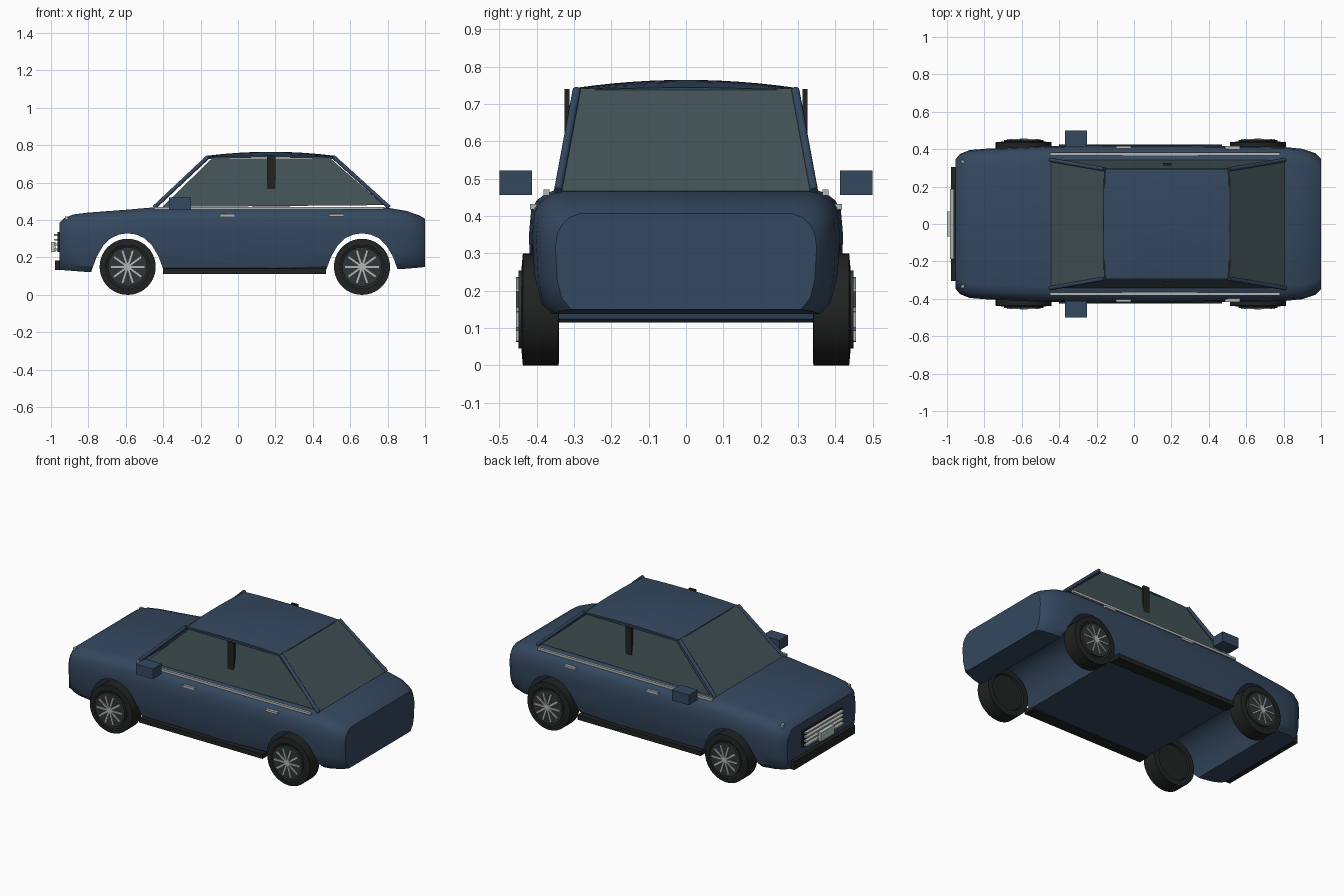
import bpy, bmesh
from math import sin, cos, pi, radians
from mathutils import Vector

if "Cube" in bpy.data.objects:
    bpy.data.objects.remove(bpy.data.objects["Cube"])

def mat(name, c):
    m = bpy.data.materials.new(name)
    m.diffuse_color = (*c, 1)
    m.use_nodes = True
    m.node_tree.nodes["Principled BSDF"].inputs["Base Color"].default_value = m.diffuse_color
    return m

BLUE = mat("paint", (0.035, 0.065, 0.115))
GLASS = mat("glass", (0.055, 0.085, 0.095))
BLACK = mat("black", (0.015, 0.016, 0.016))
RIM = mat("rim_dark", (0.03, 0.036, 0.036))
CHROME = mat("chrome", (0.45, 0.46, 0.46))
PLATE = mat("plate", (0.5, 0.6, 0.55))
RED = mat("red", (0.35, 0.02, 0.02))

def finish(name, bm, m, smooth=None):
    bmesh.ops.recalc_face_normals(bm, faces=bm.faces)
    me = bpy.data.meshes.new(name)
    bm.to_mesh(me)
    bm.free()
    ob = bpy.data.objects.new(name, me)
    bpy.context.collection.objects.link(ob)
    if m:
        me.materials.append(m)
    if smooth:
        shade(ob, smooth)
    return ob

def shade(ob, angle):
    bpy.ops.object.select_all(action='DESELECT')
    ob.select_set(True)
    bpy.context.view_layer.objects.active = ob
    bpy.ops.object.shade_smooth_by_angle(angle=radians(angle))

def loft(name, rings, m, smooth=None):
    """Skin closed rings of equal length and cap both ends."""
    bm = bmesh.new()
    vs = [[bm.verts.new(p) for p in r] for r in rings]
    n = len(vs[0])
    for a, b in zip(vs, vs[1:]):
        for i in range(n):
            bm.faces.new((a[i], a[(i + 1) % n], b[(i + 1) % n], b[i]))
    bm.faces.new(vs[0])
    bm.faces.new(vs[-1])
    return finish(name, bm, m, smooth)

def box(name, x, y, z, m):
    ring = lambda X: [(X, y[0], z[0]), (X, y[1], z[0]), (X, y[1], z[1]), (X, y[0], z[1])]
    return loft(name, [ring(x[0]), ring(x[1])], m)

def both(name, x, y, z, m):
    box(name + "_right", x, (-y[1], -y[0]), z, m)
    box(name + "_left", x, y, z, m)

def disc_stack(name, cx, cz, prof, m, n=40):
    """Lathe (radius, y) pairs about a sideways axle."""
    return loft(name, [[(cx + r * cos(2 * pi * i / n), y, cz + r * sin(2 * pi * i / n))
                        for i in range(n)] for r, y in prof], m, 35)

def panel(name, pts, off, m):
    loft(name, [pts, [tuple(Vector(p) + Vector(off)) for p in pts]], m)

# Lower body: cross-sections given as x, half width, top, bottom
stations = [(-0.955, .345, .385, .135), (-0.93, .375, .41, .132), (-0.88, .395, .43, .128),
            (-0.8, .402, .44, .122), (-0.6, .411, .455, .12), (-0.45, .418, .468, .117),
            (0.2, .421, .472, .115), (0.8, .412, .466, .135), (0.9, .402, .449, .14),
            (0.97, .378, .425, .146), (1.0, .35, .407, .15)]
rings = []
for x, w, t, b in stations:
    h = t - b
    half = [(.88 * w, b), (.95 * w, b + .03), (.985 * w, b + .3 * h), (w, b + .65 * h),
            (.985 * w, t - .055), (.95 * w, t - .03), (.89 * w, t - .01), (.81 * w, t)]
    rings.append([(x, y, z) for y, z in half] + [(x, -y, z) for y, z in reversed(half)])
body = loft("body", rings, BLUE)

# Wheel arches cut across the whole width
WHEELS = (-0.59, 0.663)
arch = [(.205, .05), (.193, .13), (.165, .205), (.13, .265), (.09, .303), (.045, .323)]
prof = arch + [(0, .329)] + [(-x, z) for x, z in reversed(arch)]
for cx in WHEELS:
    cut = loft("arch_cutter", [[(cx + x, y, z) for x, z in prof] for y in (-.6, .6)], None)
    mod = body.modifiers.new("arch", 'BOOLEAN')
    mod.operation, mod.object, mod.solver = 'DIFFERENCE', cut, 'EXACT'
    bpy.context.view_layer.objects.active = body
    bpy.ops.object.modifier_apply(modifier=mod.name)
    bpy.data.objects.remove(cut)
shade(body, 30)

# Roof: thin crowned skin
bm = bmesh.new()
N = 12
grid = []
for k in (0, .01):
    for i in range(N + 1):
        u = 2 * i / N - 1
        for j in range(N + 1):
            v = 2 * j / N - 1
            z = .736 + .021 * (1 - v * v) * (1 - .6 * u * u) + .008 * (1 - u * u) - k
            grid.append(bm.verts.new((.175 + .337 * u, .293 * v, z)))
M = N + 1
for k in (0, M * M):
    for i in range(N):
        for j in range(N):
            a = k + i * M + j
            bm.faces.new([grid[q] for q in (a, a + 1, a + M + 1, a + M)])
for i in range(N):
    for a, b in ((i, i + 1), (N * M + i, N * M + i + 1), (i * M, i * M + M), (i * M + N, i * M + M + N)):
        bm.faces.new([grid[q] for q in (a, b, b + M * M, a + M * M)])
finish("roof", bm, BLUE, 30)

# Windows
panel("windscreen", [(-.445, -.342, .468), (-.445, .342, .468), (-.158, .29, .742), (-.158, -.29, .742)],
      (.006, 0, -.006), GLASS)
panel("rear_window", [(.805, -.342, .468), (.805, .342, .468), (.508, .29, .742), (.508, -.29, .742)],
      (-.006, 0, -.006), GLASS)
for s, side in ((-1, "right"), (1, "left")):
    panel("side_window_" + side, [(-.405, s * .342, .47), (.78, s * .342, .48),
                                  (.495, s * .298, .728), (-.14, s * .298, .728)], (0, -s * .006, 0), GLASS)
    # Corner pillars
    for name, x0, x1 in (("front", -.447, -.16), ("rear", .808, .51)):
        a, b = Vector((x0, s * .343, .468)), Vector((x1, s * .293, .738))
        q = (b - a).to_track_quat('Z', 'Y')
        circ = [q @ Vector((.011 * cos(pi * i / 5), .011 * sin(pi * i / 5), 0)) for i in range(10)]
        loft(f"{name}_pillar_{side}", [[p + c for c in circ] for p in (a, b)], BLUE, 40)

# Side trim
both("middle_pillar", (.155, .2), (.312, .326), (.5, .74), BLACK)
both("belt_trim", (-.45, .78), (.366, .382), (.456, .471), CHROME)
both("front_door_handle", (-.095, -.015), (.388, .418), (.418, .432), CHROME)
both("rear_door_handle", (.487, .567), (.388, .418), (.418, .432), CHROME)
both("mirror", (-.37, -.25), (.412, .5), (.457, .522), BLUE)
both("sill", (-.4, .47), (.35, .424), (.112, .142), BLACK)

# Front and rear details
box("front_bumper", (-.978, -.945), (-.305, .305), (.132, .185), BLACK)
box("grille_back", (-.965, -.945), (-.2, .2), (.23, .335), BLACK)
for i in range(4):
    z = .243 + i * .026
    box(f"grille_bar_{i + 1}", (-.985, -.96), (-.187, .187), (z - .005, z + .005), CHROME)
box("front_plate", (-1, -.975), (-.066, .066), (.228, .283), PLATE)
both("headlight", (-.925, -.908), (.325, .343), (.4, .418), CHROME)
both("tail_light", (.985, 1.0), (.294, .308), (.382, .394), RED)

# Wheels
for s, side in ((-1, "right"), (1, "left")):
    for cx, end in zip(WHEELS, ("front", "rear")):
        tag = f"{end}_{side}"
        cz = .15
        disc_stack("tyre_" + tag, cx, cz, [(.11, s * .35), (.115, s * .34), (.15, s * .341),
                   (.15, s * .437), (.118, s * .44), (.11, s * .435)], BLACK)
        disc_stack("rim_" + tag, cx, cz, [(.105, s * .43), (.105, s * .449)], RIM)
        disc_stack("hub_" + tag, cx, cz, [(.02, s * .44), (.02, s * .456)], CHROME, 16)
        for k in range(10):
            a = 2 * pi * k / 10
            d, n = Vector((cos(a), 0, sin(a))), Vector((-sin(a), 0, cos(a)))
            c = Vector((cx, 0, cz))
            ring = [c + d * r + n * w for r, w in ((.012, .005), (.09, .005), (.09, -.005), (.012, -.005))]
            loft(f"spoke_{tag}_{k + 1}", [[p + Vector((0, s * y, 0)) for p in ring] for y in (.445, .455)], CHROME)
